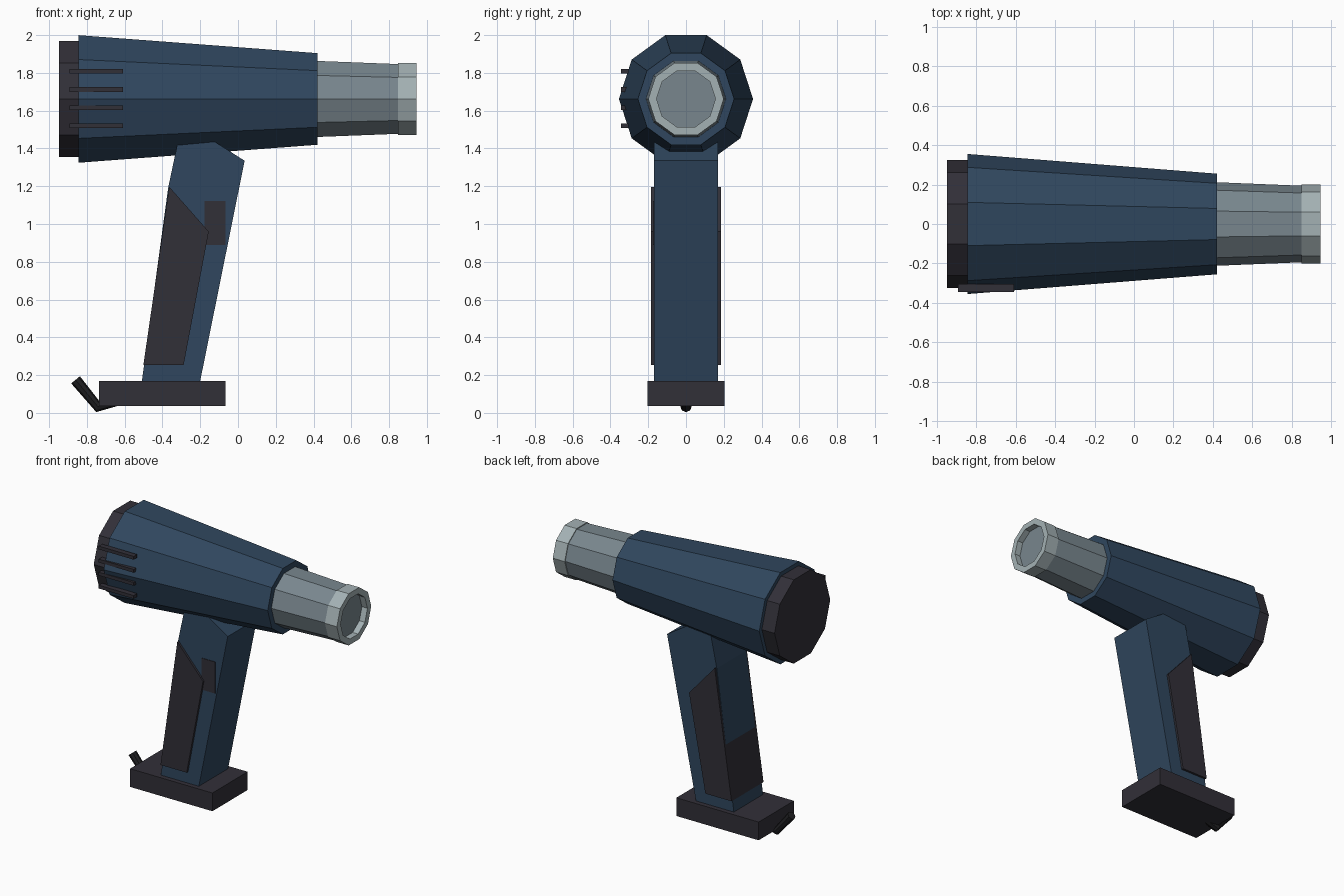
import bpy, bmesh
from math import cos, sin, tau

default = bpy.data.objects.get("Cube")
if default:
    bpy.data.objects.remove(default, do_unlink=True)

AXIS_Z = 1.662   # height of the barrel axis
SIDES = 10


def material(name, rgb):
    m = bpy.data.materials.new(name)
    m.use_nodes = True
    m.diffuse_color = (*rgb, 1)
    m.node_tree.nodes["Principled BSDF"].inputs["Base Color"].default_value = (*rgb, 1)
    return m


navy = material("navy plastic", (0.029, 0.062, 0.112))
charcoal = material("charcoal plastic", (0.031, 0.029, 0.039))
steel = material("steel grey", (0.19, 0.24, 0.27))
light_steel = material("light steel", (0.37, 0.44, 0.455))
black = material("black rubber", (0.014, 0.014, 0.016))


def finish(name, bm, mat):
    bmesh.ops.recalc_face_normals(bm, faces=bm.faces)
    mesh = bpy.data.meshes.new(name)
    bm.to_mesh(mesh)
    bm.free()
    mesh.materials.append(mat)
    obj = bpy.data.objects.new(name, mesh)
    bpy.context.collection.objects.link(obj)
    return obj


def lathe(name, profile, mat, ring=False):
    """Turn (x, radius) points about the barrel axis; cap the ends or close into a ring."""
    bm = bmesh.new()
    loops = []
    for x, r in profile:
        angles = [tau * i / SIDES for i in range(SIDES)]
        loops.append([bm.verts.new((x, r * cos(a), AXIS_Z + r * sin(a))) for a in angles])
    pairs = list(zip(loops, loops[1:]))
    if ring:
        pairs.append((loops[-1], loops[0]))
    else:
        bm.faces.new(loops[0])
        bm.faces.new(loops[-1])
    for a, b in pairs:
        for i in range(SIDES):
            j = (i + 1) % SIDES
            bm.faces.new((a[i], a[j], b[j], b[i]))
    return finish(name, bm, mat)


def slab(name, outline, y0, y1, mat):
    """Extrude an (x, z) outline from y0 to y1."""
    bm = bmesh.new()
    face = bm.faces.new([bm.verts.new((x, y0, z)) for x, z in outline])
    out = bmesh.ops.extrude_face_region(bm, geom=[face])
    verts = [v for v in out["geom"] if isinstance(v, bmesh.types.BMVert)]
    bmesh.ops.translate(bm, verts=verts, vec=(0, y1 - y0, 0))
    return finish(name, bm, mat)


def box(name, x0, x1, y0, y1, z0, z1, mat):
    return slab(name, [(x0, z0), (x1, z0), (x1, z1), (x0, z1)], y0, y1, mat)


# Barrel: housing, rear cap, nozzle with recessed face, end ring
lathe("housing", [(-0.845, 0.355), (0.42, 0.255)], navy)
lathe("rear_cap", [(-0.948, 0.324), (-0.84, 0.324)], charcoal)
lathe("nozzle", [(0.41, 0.212), (0.85, 0.194), (0.85, 0.158), (0.9, 0.158)], steel)
lathe("nozzle_ring", [(0.848, 0.2), (0.945, 0.2), (0.945, 0.156), (0.848, 0.156)],
      light_steel, ring=True)

# Vent ribs on the front side
for i in range(4):
    z = 1.52 + i * 0.096
    box(f"vent_rib_{i + 1}", -0.893, -0.608, -0.345, -0.305, z - 0.012, z + 0.012, charcoal)

# Handle, side grips and trigger plate
slab("handle", [(-0.51, 0.16), (-0.202, 0.16), (0.035, 1.335), (-0.13, 1.44),
                (-0.322, 1.418), (-0.37, 1.19)], -0.17, 0.17, navy)
slab("grip", [(-0.501, 0.253), (-0.288, 0.253), (-0.155, 0.96), (-0.364, 1.197)],
     -0.186, 0.186, charcoal)
box("trigger_plate", -0.177, -0.066, -0.174, -0.166, 0.89, 1.122, charcoal)

# Base foot
box("base", -0.735, -0.065, -0.205, 0.205, 0.036, 0.17, charcoal)

# Cord stub leaving the base
curve = bpy.data.curves.new("cord", "CURVE")
curve.dimensions = "3D"
curve.bevel_depth = 0.03
curve.bevel_resolution = 2
curve.use_fill_caps = True
spline = curve.splines.new("POLY")
path = [(-0.86, 0.175), (-0.742, 0.033), (-0.56, 0.09)]
spline.points.add(len(path) - 1)
for point, (x, z) in zip(spline.points, path):
    point.co = (x, 0, z, 1)
spline.use_smooth = False
curve.materials.append(black)
bpy.context.collection.objects.link(bpy.data.objects.new("cord", curve))
